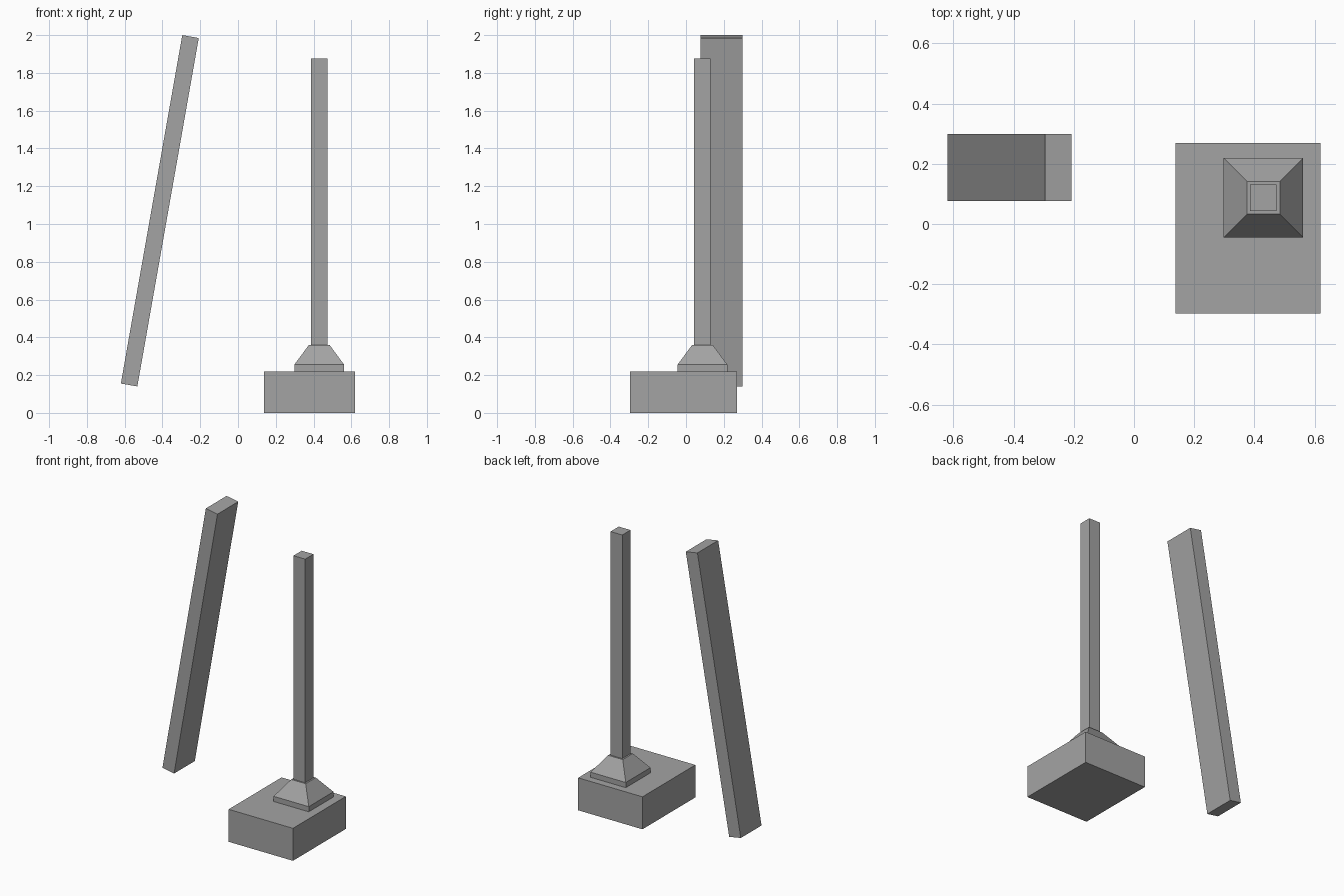
import bpy
import bmesh
import math
from mathutils import Matrix

default = bpy.data.objects.get("Cube")
if default:
    bpy.data.objects.remove(default, do_unlink=True)

# One flat grey for every part
grey = bpy.data.materials.new("plain_grey")
grey.use_nodes = True
color = (0.37, 0.37, 0.37, 1.0)
grey.diffuse_color = color
grey.node_tree.nodes["Principled BSDF"].inputs["Base Color"].default_value = color


def add_object(name, bm, location, tilt=0.0):
    bmesh.ops.recalc_face_normals(bm, faces=bm.faces)
    mesh = bpy.data.meshes.new(name)
    bm.to_mesh(mesh)
    bm.free()
    mesh.materials.append(grey)
    obj = bpy.data.objects.new(name, mesh)
    obj.location = location
    obj.rotation_euler.y = tilt
    bpy.context.collection.objects.link(obj)
    return obj


def add_box(name, size, location, tilt=0.0):
    bm = bmesh.new()
    bmesh.ops.create_cube(bm, size=1, matrix=Matrix.Diagonal((*size, 1)))
    return add_object(name, bm, location, tilt)


def add_square_loft(name, sections, location):
    """Stack square sections given as (side, height) and cap both ends."""
    bm = bmesh.new()
    rings = []
    for side, z in sections:
        h = side / 2
        corners = ((-h, -h), (h, -h), (h, h), (-h, h))
        rings.append([bm.verts.new((x, y, z)) for x, y in corners])
    for low, high in zip(rings, rings[1:]):
        for i in range(4):
            j = (i + 1) % 4
            bm.faces.new((low[i], low[j], high[j], high[i]))
    bm.faces.new(rings[0][::-1])
    bm.faces.new(rings[-1])
    return add_object(name, bm, location)


# Heavy block with an off-centre footing and upright post
post_x, post_y = 0.43, 0.087
add_box("base_block", (0.482, 0.566, 0.22), (0.379, -0.014, 0.11))
add_square_loft("post_footing", [(0.264, 0.22), (0.264, 0.255), (0.109, 0.36)],
                (post_x, post_y, 0))
add_square_loft("upright_post", [(0.088, 0.36), (0.088, 1.875)],
                (post_x, post_y, 0))

# Separate plank leaning to the side
add_box("leaning_beam", (0.0885, 0.222, 1.873), (-0.414, 0.188, 1.07),
        math.radians(10))
